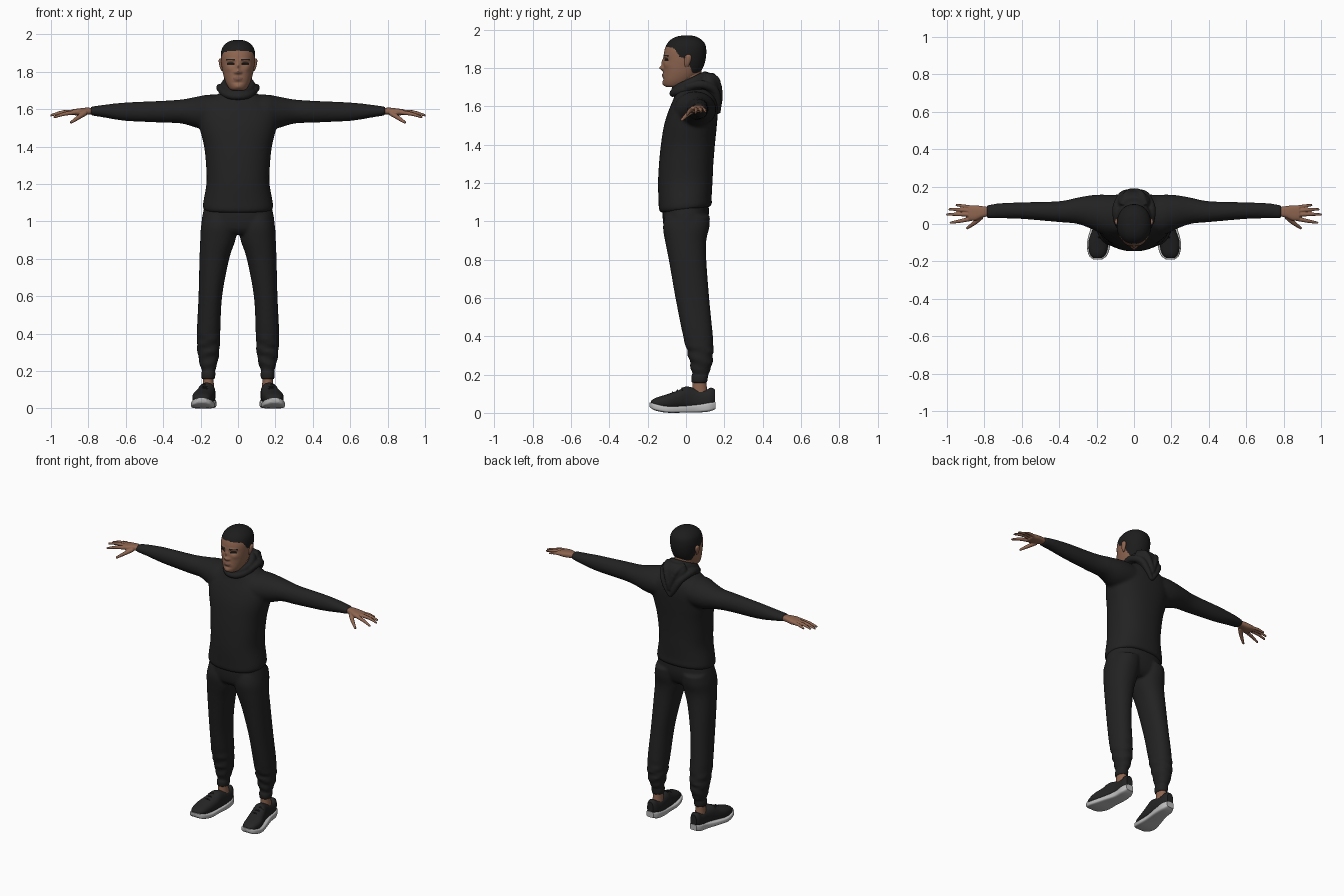
import bpy, bmesh, math
from mathutils import Vector


def material(name, rgb):
    m = bpy.data.materials.new(name)
    m.diffuse_color = (*rgb, 1)
    return m


CLOTH = material("black_cloth", (0.016, 0.016, 0.016))
SKIN = material("brown_skin", (0.27, 0.13, 0.08))
LIPS = material("dark_lips", (0.19, 0.09, 0.065))
HAIR = material("black_hair", (0.012, 0.012, 0.012))
EYES = material("dark_eyes", (0.01, 0.008, 0.007))
SHOE = material("black_shoe", (0.018, 0.018, 0.019))
SOLE = material("grey_sole", (0.5, 0.5, 0.5))
ORDER = {"x": (0, 1, 2), "y": (1, 0, 2), "z": (1, 2, 0)}


def catmull(p, i, t):
    a, b, c, d = p[max(i - 1, 0)], p[i], p[i + 1], p[min(i + 2, len(p) - 1)]
    return [0.5 * (2 * q + (r - o) * t + (2 * o - 5 * q + 4 * r - s) * t * t
                   + (3 * q - o - 3 * r + s) * t ** 3) for o, q, r, s in zip(a, b, c, d)]


def refine(pts, steps):
    out = [catmull(pts, i, k / steps) for i in range(len(pts) - 1) for k in range(steps)]
    return out + [list(pts[-1])]


def skin_rings(bm, loops):
    vs = [[bm.verts.new(p) for p in loop] for loop in loops]
    n = len(vs[0])
    for a, b in zip(vs, vs[1:]):
        for i in range(n):
            bm.faces.new((a[i], a[(i + 1) % n], b[(i + 1) % n], b[i]))
    bm.faces.new(vs[0])
    bm.faces.new(vs[-1])


def loft(bm, axis, rings, side=1, power=2.0, n=32, steps=4):
    """Rings are (position, low1, high1, low2, high2) across the given axis."""
    loops = []
    for t, a0, a1, b0, b1 in refine(rings, steps):
        loop = []
        for k in range(n):
            w = 2 * math.pi * k / n
            c, s = math.cos(w), math.sin(w)
            u = (a0 + a1) / 2 + (a1 - a0) / 2 * math.copysign(abs(c) ** (2 / power), c)
            v = (b0 + b1) / 2 + (b1 - b0) / 2 * math.copysign(abs(s) ** (2 / power), s)
            p = [(t, u, v)[j] for j in ORDER[axis]] if axis != "z" else [u, v, t]
            loop.append((p[0] * side, p[1], p[2]))
        loops.append(loop)
    skin_rings(bm, loops)


def tube(bm, pts, side=1, n=14, steps=4):
    """Points are (x, y, z, radius)."""
    pts = refine(pts, steps) if steps > 1 else pts
    loops = []
    for i, p in enumerate(pts):
        d = Vector(pts[min(i + 1, len(pts) - 1)][:3]) - Vector(pts[max(i - 1, 0)][:3])
        d.normalize()
        up = Vector((0, 0, 1)) if abs(d.z) < 0.9 else Vector((0, 1, 0))
        e = d.cross(up).normalized()
        f = d.cross(e)
        ring = [Vector(p[:3]) + p[3] * (e * math.cos(2 * math.pi * k / n) + f * math.sin(2 * math.pi * k / n))
                for k in range(n)]
        loops.append([(q.x * side, q.y, q.z) for q in ring])
    skin_rings(bm, loops)


def finish(name, bm, mats, voxel=0, smooth=3):
    bmesh.ops.recalc_face_normals(bm, faces=bm.faces)
    me = bpy.data.meshes.new(name)
    bm.to_mesh(me)
    bm.free()
    for m in mats:
        me.materials.append(m)
    ob = bpy.data.objects.new(name, me)
    bpy.context.collection.objects.link(ob)
    if voxel:  # fuse overlapping pieces into one garment or limb
        r = ob.modifiers.new("fuse", "REMESH")
        r.mode, r.voxel_size, r.use_smooth_shade = "VOXEL", voxel, True
        s = ob.modifiers.new("soften", "SMOOTH")
        s.factor, s.iterations = 0.5, smooth
    bpy.ops.object.select_all(action="DESELECT")
    ob.select_set(True)
    bpy.context.view_layer.objects.active = ob
    bpy.ops.object.shade_smooth_by_angle(angle=math.radians(50))
    return ob


# sweatshirt: torso and sleeves
bm = bmesh.new()
torso = [(1.043, .18, -.13, .127), (1.06, .188, -.141, .135), (1.1, .184, -.143, .134), (1.2, .168, -.146, .139),
         (1.3, .171, -.141, .143), (1.4, .181, -.131, .151), (1.5, .205, -.115, .161),
         (1.58, .215, -.09, .166), (1.64, .17, -.065, .157), (1.69, .09, -.05, .125)]
loft(bm, "z", [(z, -w, w, f, b) for z, w, f, b in torso], power=2.3, n=48)
for v in bm.verts:  # hem rises toward the back
    v.co.z += 0.035 * (v.co.y + .14) / .28 * max(0, 1 - (v.co.z - 1.04) / .3)
arm = [(.05, -.06, .15, 1.49, 1.675), (.15, -.06, .157, 1.49, 1.678), (.22, -.03, .155, 1.5, 1.667),
       (.3, 0, .142, 1.523, 1.652), (.4, .01, .122, 1.528, 1.645), (.6, .027, .116, 1.537, 1.636),
       (.72, .03, .111, 1.556, 1.623), (.79, .03, .1, 1.567, 1.613)]
for s in (1, -1):
    loft(bm, "x", arm, s)
finish("sweatshirt", bm, [CLOTH], 0.009, 5)

# hood: collar rolls, hanging pouch and its rims
bm = bmesh.new()
for lift, size, r in ((0, .078, .019), (.026, .07, .015)):
    ring = []
    for k in range(41):
        a = 2 * math.pi * k / 40
        back = (1 - math.cos(a)) / 2
        ring.append((size * math.sin(a), .02 - (size + .01) * math.cos(a),
                     1.668 + lift + .06 * back, r + .014 * back))
    tube(bm, ring, steps=1)
loft(bm, "z", [(1.56, -.012, .012, .12, .168), (1.61, -.045, .045, .09, .181), (1.68, -.078, .078, .07, .183),
               (1.74, -.085, .085, .07, .172), (1.775, -.055, .055, .08, .145)])
for s in (1, -1):
    tube(bm, [(.088, .0, 1.70, .018), (.095, .08, 1.715, .022), (.066, .148, 1.685, .022),
              (.032, .168, 1.62, .018), (.0, .168, 1.565, .012)], s)
    tube(bm, [(.06, .1, 1.76, .018), (.04, .155, 1.74, .02), (.015, .178, 1.67, .014),
              (.0, .178, 1.61, .01)], s)
finish("hood", bm, [CLOTH], 0.006, 3)

# trousers: hips, legs and cuffs
bm = bmesh.new()
loft(bm, "z", [(.93, -.18, .18, -.085, .07), (.96, -.196, .196, -.112, .1), (1.02, -.192, .192, -.122, .118),
               (1.1, -.175, .175, -.12, .118)], power=2.3, n=48)
leg = [(1.03, .005, .185, -.11, .125), (.97, .005, .198, -.12, .122), (.9, .014, .202, -.11, .106),
       (.8, .047, .206, -.09, .106), (.6, .085, .211, -.055, .121), (.4, .095, .22, -.015, .14),
       (.3, .1, .216, .012, .142), (.23, .113, .203, .026, .13), (.2, .124, .192, .032, .114),
       (.19, .12, .197, .027, .116), (.155, .123, .194, .029, .11)]
for s in (1, -1):
    loft(bm, "z", leg, s, power=2.2)
for v in bm.verts:  # bunched cloth on the shins
    k = max(0, 1 - abs(v.co.z - .3) / .14)
    v.co.y += .006 * k * math.sin(v.co.z * 105 + abs(v.co.x) * 30)
    v.co.x += .003 * k * math.sin(v.co.z * 90 + v.co.y * 25)
finish("trousers", bm, [CLOTH], 0.008, 3)

# head with sculpted face
bm = bmesh.new()
skull = [(1.70, .03, -.1, -.03), (1.71, .046, -.114, 0), (1.735, .062, -.12, .04), (1.77, .075, -.119, .07),
         (1.81, .084, -.118, .092), (1.85, .09, -.117, .103), (1.89, .092, -.113, .106), (1.925, .085, -.1, .1),
         (1.95, .066, -.077, .078), (1.965, .04, -.045, .05), (1.971, .008, -.008, .015)]
loft(bm, "z", [(z, -w, w, f, b) for z, w, f, b in skull], power=2.15, n=128, steps=9)
# each bump: x, z, width, height, depth
bumps = [(0, 1.80, .013, .012, -.02), (0, 1.828, .009, .02, -.01), (.016, 1.797, .007, .007, -.006),
         (.035, 1.863, .024, .008, -.005), (.038, 1.843, .018, .01, .009), (0, 1.762, .022, .01, -.007),
         (0, 1.72, .02, .012, -.006), (.05, 1.815, .018, .014, -.004), (0, 1.742, .025, .006, .004)]
for v in bm.verts:
    if v.co.y < -.03:
        v.co.y += sum(d * math.exp(-((abs(v.co.x) - x) / w) ** 2 - ((v.co.z - z) / h) ** 2)
                      for x, z, w, h, d in bumps)
hairline = [(-.2, 1.918), (-.1, 1.912), (-.06, 1.902), (-.035, 1.862), (.005, 1.845), (.035, 1.775), (.2, 1.755)]
for f in bm.faces:
    c = f.calc_center_median()
    x = abs(c.x)
    for (y0, z0), (y1, z1) in zip(hairline, hairline[1:]):
        if y0 <= c.y < y1 and c.z > z0 + (z1 - z0) * (c.y - y0) / (y1 - y0):
            f.material_index = 1
    if c.y < -.05:
        if ((x - .039) / .021) ** 2 + ((c.z - 1.843) / .0075) ** 2 < 1:
            f.material_index = 2
        elif .017 < x < .064 and abs(c.z - 1.866 + 6 * (x - .042) ** 2) < .0035:
            f.material_index = 1
        elif (x / .028) ** 2 + ((c.z - 1.762) / .011) ** 2 < 1:
            f.material_index = 3
finish("head", bm, [SKIN, HAIR, EYES, LIPS])

# ears and neck
bm = bmesh.new()
for s in (1, -1):
    loft(bm, "z", [(1.805, .08, .088, -.004, .01), (1.82, .08, .096, -.008, .018), (1.845, .08, .102, -.008, .028),
                   (1.862, .082, .103, -.004, .028), (1.87, .088, .098, .006, .02)], s, n=20)
finish("ears", bm, [SKIN])
bm = bmesh.new()
loft(bm, "z", [(1.62, -.065, .065, -.055, .1), (1.69, -.06, .06, -.062, .085), (1.79, -.06, .06, -.06, .08)])
finish("neck", bm, [SKIN])

# hands: palm, four fingers and thumb
fingers = [[(.87, .088, 1.582, .011), (.91, .096, 1.583, .009), (.953, .102, 1.572, .006)],
           [(.87, .07, 1.585, .012), (.93, .076, 1.585, .01), (.99, .079, 1.57, .006)],
           [(.87, .05, 1.586, .012), (.94, .052, 1.583, .01), (1.003, .051, 1.566, .006)],
           [(.87, .028, 1.583, .012), (.93, .016, 1.574, .01), (.985, .006, 1.556, .006)],
           [(.815, .04, 1.58, .014), (.85, .008, 1.558, .012), (.895, -.024, 1.527, .007)]]
for s, name in ((1, "left_hand"), (-1, "right_hand")):
    bm = bmesh.new()
    loft(bm, "x", [(.77, .042, .09, 1.574, 1.606), (.81, .035, .095, 1.57, 1.608), (.85, .018, .1, 1.566, 1.604),
                   (.885, .02, .099, 1.569, 1.599)], s, power=2.6)
    for f in fingers:
        tube(bm, f, s)
    finish(name, bm, [SKIN], 0.0035, 2)

# ankles, shoes and soles
for s, name in ((1, "left"), (-1, "right")):
    bm = bmesh.new()
    loft(bm, "z", [(.08, .125, .192, .03, .115), (.14, .13, .188, .033, .108), (.19, .131, .187, .035, .104)], s)
    finish(name + "_ankle", bm, [SKIN])
    bm = bmesh.new()
    loft(bm, "y", [(-.183, .175, .215, .038, .062), (-.16, .15, .236, .025, .078), (-.1, .135, .244, .02, .097),
                   (-.04, .125, .226, .02, .118), (0, .122, .212, .02, .138), (.05, .12, .2, .02, .128),
                   (.1, .121, .198, .02, .12), (.13, .127, .195, .025, .132), (.152, .14, .184, .04, .122)],
         s, power=2.4)
    for y, z in ((-.07, .107), (-.045, .116), (-.02, .127)):  # laces
        tube(bm, [(.15, y, z - .012, .004), (.178, y, z + .002, .004), (.206, y, z - .012, .004)], s, n=8)
    finish(name + "_shoe", bm, [SHOE])
    bm = bmesh.new()
    loft(bm, "y", [(-.19, .172, .217, .032, .055), (-.165, .142, .243, .014, .05), (-.1, .125, .251, .001, .036),
                   (-.02, .123, .231, .001, .036), (.06, .116, .207, .002, .044), (.12, .119, .203, .007, .055),
                   (.154, .136, .188, .02, .058)], s, power=4.5, n=40)
    for v in bm.verts:
        v.co.z = max(0, v.co.z)
    finish(name + "_sole", bm, [SOLE])
